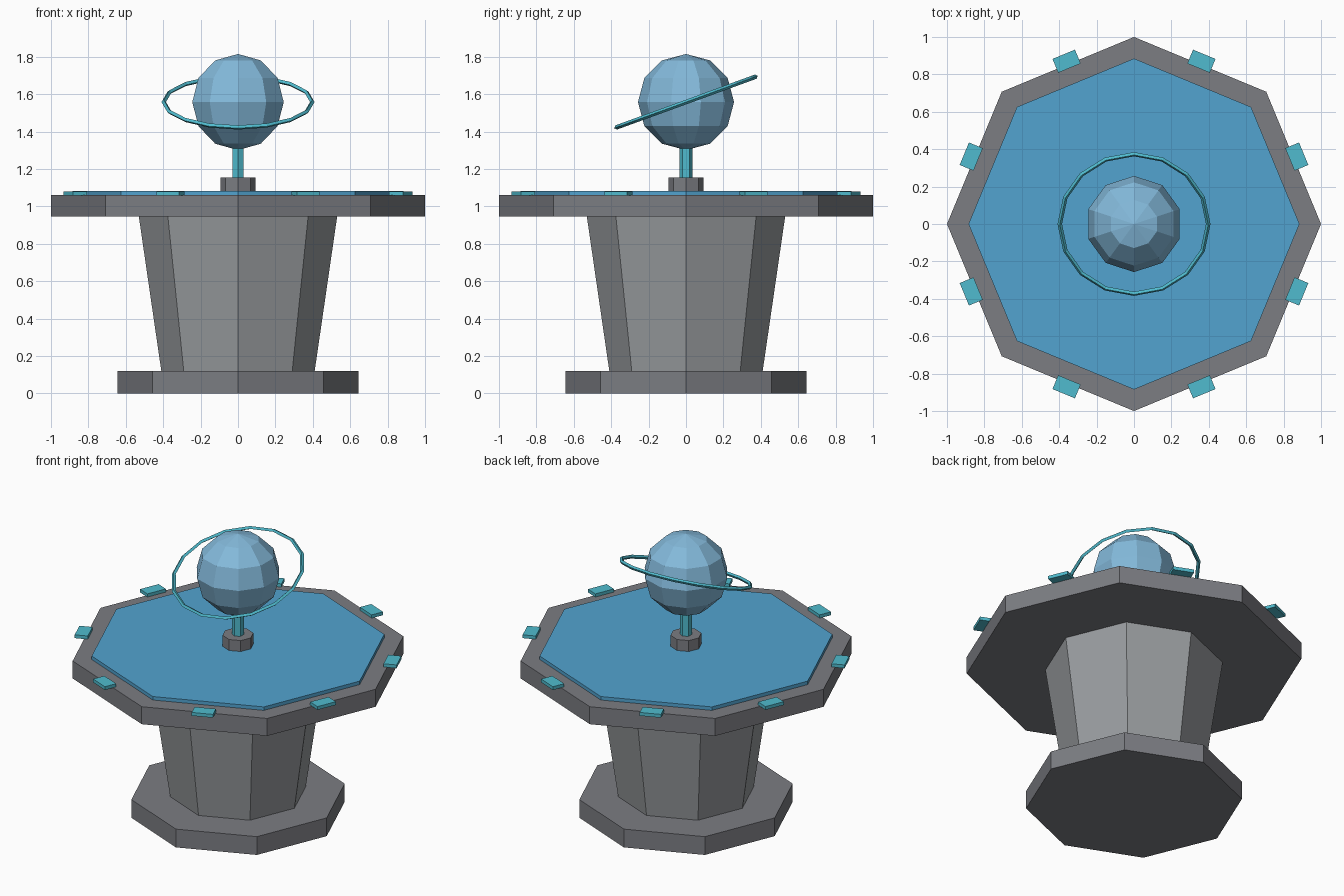
import bpy, math
from mathutils import Matrix

if "Cube" in bpy.data.objects:
    bpy.data.objects.remove(bpy.data.objects["Cube"])


def mat(name, r, g, b):
    m = bpy.data.materials.new(name)
    m.diffuse_color = (r, g, b, 1)
    m.use_nodes = True
    m.node_tree.nodes["Principled BSDF"].inputs["Base Color"].default_value = m.diffuse_color
    return m


STONE = mat("dark_grey", 0.20, 0.205, 0.225)
LIGHT = mat("light_grey", 0.32, 0.335, 0.35)
BLUE = mat("table_blue", 0.085, 0.37, 0.63)
TEAL = mat("teal", 0.08, 0.50, 0.62)
GLOBE = mat("pale_blue", 0.23, 0.49, 0.71)


def finish(name, material):
    ob = bpy.context.object
    ob.name = name
    ob.data.materials.append(material)
    return ob


def prism(name, sides, r0, r1, z0, z1, material):
    bpy.ops.mesh.primitive_cone_add(vertices=sides, radius1=r0, radius2=r1,
                                    depth=z1 - z0, location=(0, 0, (z0 + z1) / 2))
    return finish(name, material)


# table body
prism("base", 8, 0.645, 0.645, 0, 0.12, STONE)
prism("pedestal", 8, 0.41, 0.53, 0.12, 0.945, LIGHT)
prism("table_top", 8, 1.0, 1.0, 0.945, 1.06, STONE)
prism("table_panel", 8, 0.885, 0.885, 1.06, 1.083, BLUE)

# tabs at the middle of each table edge
for i in range(8):
    a = math.radians(22.5 + 45 * i)
    bpy.ops.mesh.primitive_cube_add(size=1)
    tab = finish(f"edge_tab_{i + 1}", TEAL)
    tab.data.transform(Matrix.Diagonal((0.08, 0.13, 0.022, 1)))
    tab.location = (0.942 * math.cos(a), 0.942 * math.sin(a), 1.07)
    tab.rotation_euler.z = a

# globe on its stand
prism("hub", 8, 0.093, 0.093, 1.083, 1.155, STONE)
prism("post", 6, 0.035, 0.035, 1.155, 1.32, TEAL)
bpy.ops.mesh.primitive_uv_sphere_add(segments=10, ring_count=6, radius=0.257,
                                     location=(0, 0, 1.558))
finish("globe", GLOBE)

# tilted orbit ring
bpy.ops.mesh.primitive_torus_add(major_segments=16, minor_segments=4,
                                 major_radius=0.397, minor_radius=0.012,
                                 location=(0, 0, 1.558),
                                 rotation=(math.radians(20), 0, 0))
ring = finish("orbit_ring", TEAL)
ring.data.shade_flat()
